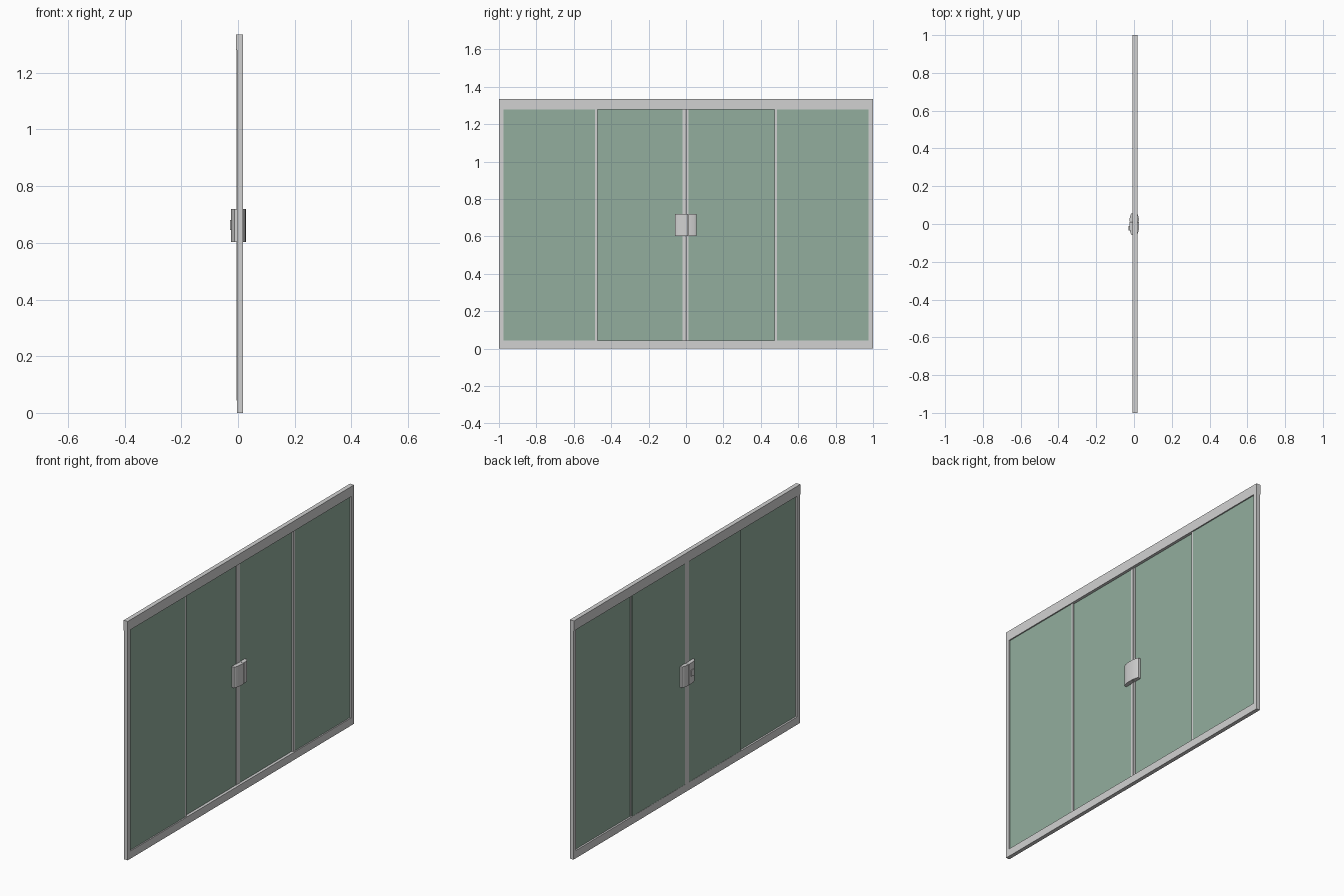
import bpy, bmesh, math

if "Cube" in bpy.data.objects:
    bpy.data.objects.remove(bpy.data.objects["Cube"])


def material(name, rgb):
    m = bpy.data.materials.new(name)
    m.diffuse_color = (*rgb, 1.0)
    m.use_nodes = True
    m.node_tree.nodes["Principled BSDF"].inputs["Base Color"].default_value = m.diffuse_color
    return m


METAL = material("light grey metal", (0.64, 0.64, 0.64))
GLASS = material("green tinted glass", (0.287, 0.423, 0.339))


def finish(name, bm, mat):
    bmesh.ops.recalc_face_normals(bm, faces=bm.faces)
    me = bpy.data.meshes.new(name)
    bm.to_mesh(me)
    bm.free()
    me.materials.append(mat)
    ob = bpy.data.objects.new(name, me)
    bpy.context.collection.objects.link(ob)
    return ob


def box(name, x, y, z, mat):
    """Box from (min, max) pairs on each axis."""
    bm = bmesh.new()
    bmesh.ops.create_cube(bm, size=1)
    for v in bm.verts:
        for i, (lo, hi) in enumerate((x, y, z)):
            v.co[i] = lo if v.co[i] < 0 else hi
    return finish(name, bm, mat)


def prism(name, outline, z0, z1, mat):
    """Vertical extrusion of an x, y outline."""
    bm = bmesh.new()
    f = bm.faces.new([bm.verts.new((x, y, z0)) for x, y in outline])
    ext = bmesh.ops.extrude_face_region(bm, geom=[f])["geom"]
    for v in ext:
        if isinstance(v, bmesh.types.BMVert):
            v.co.z = z1
    return finish(name, bm, mat)


H, SILL, HEAD = 1.336, 0.043, 1.28
FRAME_X = (-0.004, 0.018)

# outer frame
box("bottom_rail", FRAME_X, (-1, 1), (0, SILL), METAL)
box("top_rail", (-0.007, 0.018), (-1, 1), (HEAD, H), METAL)
for side, s in (("left", -1), ("right", 1)):
    box(side + "_jamb", FRAME_X, sorted((s * 0.976, s)), (SILL, HEAD), METAL)

    # fixed outer pane with its edge seal
    box(side + "_fixed_glass", (0.006, 0.011),
        sorted((s * 0.976, s * 0.482)), (SILL, HEAD), GLASS)
    box(side + "_fixed_seal", (0.003, 0.0125),
        sorted((s * 0.486, s * 0.474)), (SILL, HEAD), METAL)

    # sliding inner pane, set back behind the fixed one
    box(side + "_sliding_glass", (-0.003, 0.002),
        sorted((s * 0.01, s * 0.478)), (SILL, HEAD), GLASS)

# meeting stiles at the centre
box("left_meeting_stile", (-0.005, 0.004), (-0.019, -0.002), (SILL, HEAD), METAL)
box("right_meeting_stile", (-0.005, 0.004), (-0.001, 0.014), (SILL, HEAD), METAL)


# lock case: bowed on both faces, split in body and keeper
def depth(y, edge, bulge):
    return edge + bulge * math.sqrt(max(0, 1 - (abs(y) / 0.062) ** 2.2))


def lock_half(name, y0, y1, z0, z1, steps=6):
    ys = [y0 + (y1 - y0) * i / steps for i in range(steps + 1)]
    front = [(depth(y, 0.009, 0.0185), y) for y in ys]
    back = [(-depth(y, 0.006, 0.019), y) for y in reversed(ys)]
    ob = prism(name, front + back, z0, z1, METAL)
    return ob


lock_half("lock_body", -0.058, 0.011, 0.603, 0.72)
lock_half("lock_keeper", 0.013, 0.056, 0.603, 0.72)

# thumb turn on the inner face
box("thumb_turn", (-0.0285, -0.02), (-0.034, -0.01), (0.645, 0.68), METAL)
